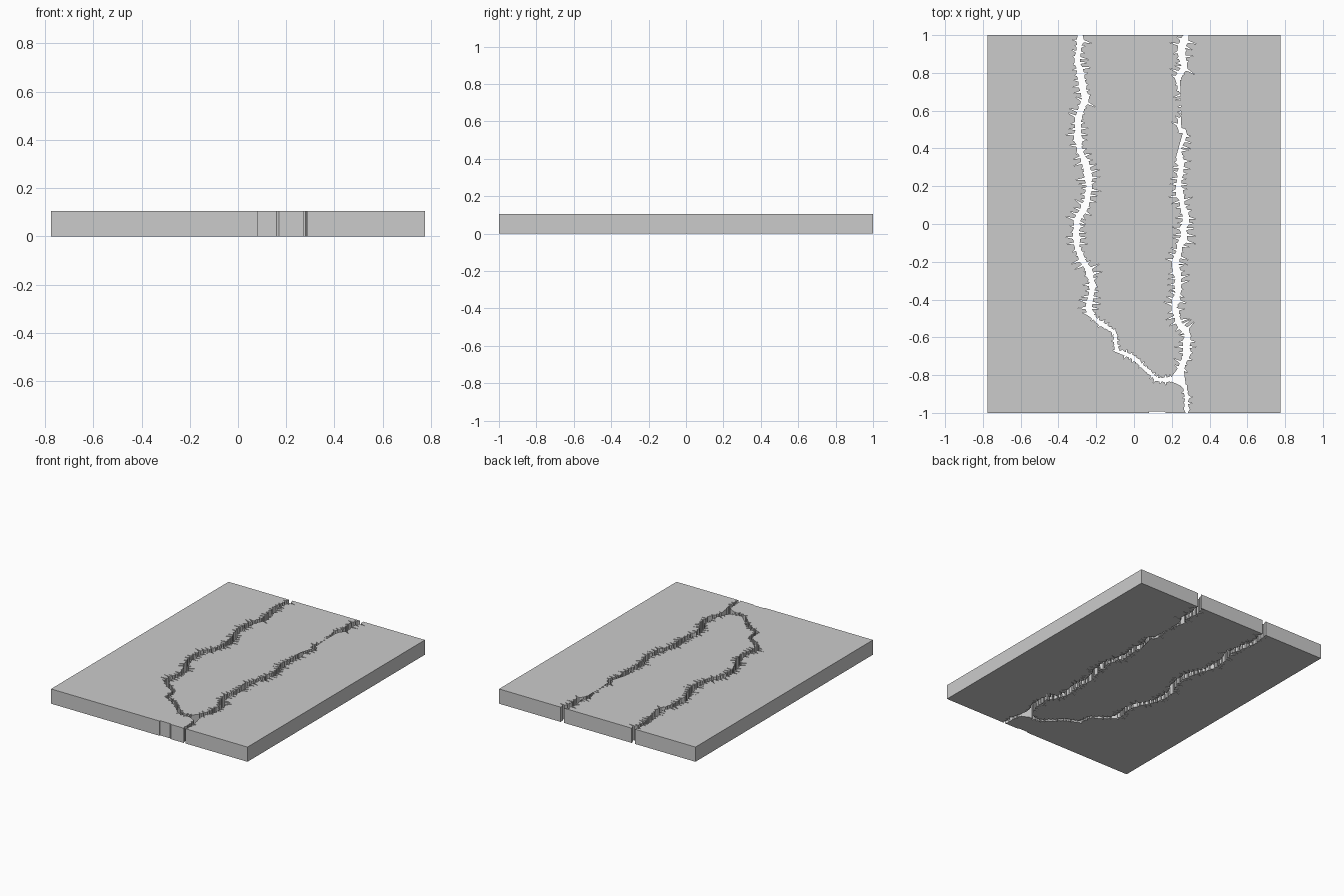
import bpy, bmesh, random
from mathutils import Vector

if "Cube" in bpy.data.objects:
    bpy.data.objects.remove(bpy.data.objects["Cube"])

random.seed(7)
HX, HY, H = 0.775, 1.0, 0.105

# Crack centre lines, back to front
LEFT = [(-.285, 1), (-.30, .87), (-.285, .79), (-.255, .66), (-.30, .55), (-.29, .4),
        (-.255, .31), (-.235, .2), (-.255, .1), (-.305, 0), (-.305, -.11), (-.25, -.23),
        (-.22, -.32), (-.235, -.43), (-.235, -.48)]
DIAGONAL = [(-.235, -.48), (-.17, -.53), (-.10, -.575), (-.09, -.67), (-.01, -.70),
            (.065, -.77), (.125, -.825), (.20, -.822)]
RIGHT = [(.275, 1), (.25, .92), (.265, .84), (.23, .76), (.265, .68), (.28, .6), (.24, .52),
         (.27, .48), (.235, .4), (.25, .31), (.235, .2), (.27, .05), (.26, -.08), (.215, -.2),
         (.24, -.35), (.21, -.44), (.24, -.53), (.28, -.58), (.28, -.69), (.24, -.79)]
STEM = [(.25, -.835), (.275, -.88), (.28, -1)]


def resample(path, step):
    """Points at an even spacing along a polyline."""
    pts = [Vector(p) for p in path]
    out, carry = [], step
    for a, b in zip(pts, pts[1:]):
        length = (b - a).length
        d = carry
        while d < length:
            out.append((a.lerp(b, d / length), (b - a).normalized()))
            d += step
        carry = d - length
    return out


def crack_edge(path, side, half, reach, step):
    """Jagged side of a crack: side -1 is the -x bank, +1 the +x bank."""
    edge = []
    for p, t in resample(path, step):
        n = Vector((-t.y, t.x)) * side
        base = p + n * half * random.uniform(.55, 1.25)
        size = reach * random.choice((.2, .5, .8, 1.0))
        tip = base + n * size + t * random.uniform(-.25, .25) * step
        edge += [base - t * step * .2, tip, base + t * step * .2]
    return edge


def bank(path, side, half, reach, step, ends=(True, False)):
    """Crack edge, closed onto the slab's back or front border where needed."""
    edge = crack_edge(path, side, half, reach, step)
    if ends[0]:
        edge.insert(0, Vector((path[0][0] + side * half * .7, HY)))
    if ends[1]:
        edge.append(Vector((path[-1][0] + side * half * .5, -HY)))
    return edge


def slab(name, outline):
    bm = bmesh.new()
    face = bm.faces.new([bm.verts.new((x, y, 0)) for x, y in outline])
    top = bmesh.ops.extrude_face_region(bm, geom=[face])["geom"]
    bmesh.ops.translate(bm, vec=(0, 0, H),
                        verts=[v for v in top if isinstance(v, bmesh.types.BMVert)])
    bmesh.ops.recalc_face_normals(bm, faces=bm.faces)
    mesh = bpy.data.meshes.new(name)
    bm.to_mesh(mesh)
    bm.free()
    bpy.context.collection.objects.link(bpy.data.objects.new(name, mesh))


W, R, S = .019, .048, .03           # main crack half width, spike reach, spacing
DW, DR, DS = .011, .018, .026       # thinner diagonal crack

# Left slab: left crack, diagonal, then the stem down to the nicked front border
slab("left_slab", bank(LEFT, -1, W, R, S) + bank(DIAGONAL, -1, DW, DR, DS, (False, False))
     + bank(STEM, -1, .012, .012, S, (False, True))
     + [(.17, -HY), (.16, -.993), (.08, -.993), (.08, -HY), (-HX, -HY), (-HX, HY)])

# Middle slab: a tongue between the two cracks
slab("middle_slab", bank(LEFT, 1, W, R, S) + bank(DIAGONAL, 1, DW, DR, DS, (False, False))
     + bank(RIGHT, -1, W, R, S)[::-1])

# Right slab: right crack and stem along its inner side
slab("right_slab", bank(RIGHT, 1, W, R, S) + bank(STEM, 1, .012, .022, S, (False, True))
     + [(HX, -HY), (HX, HY)])
